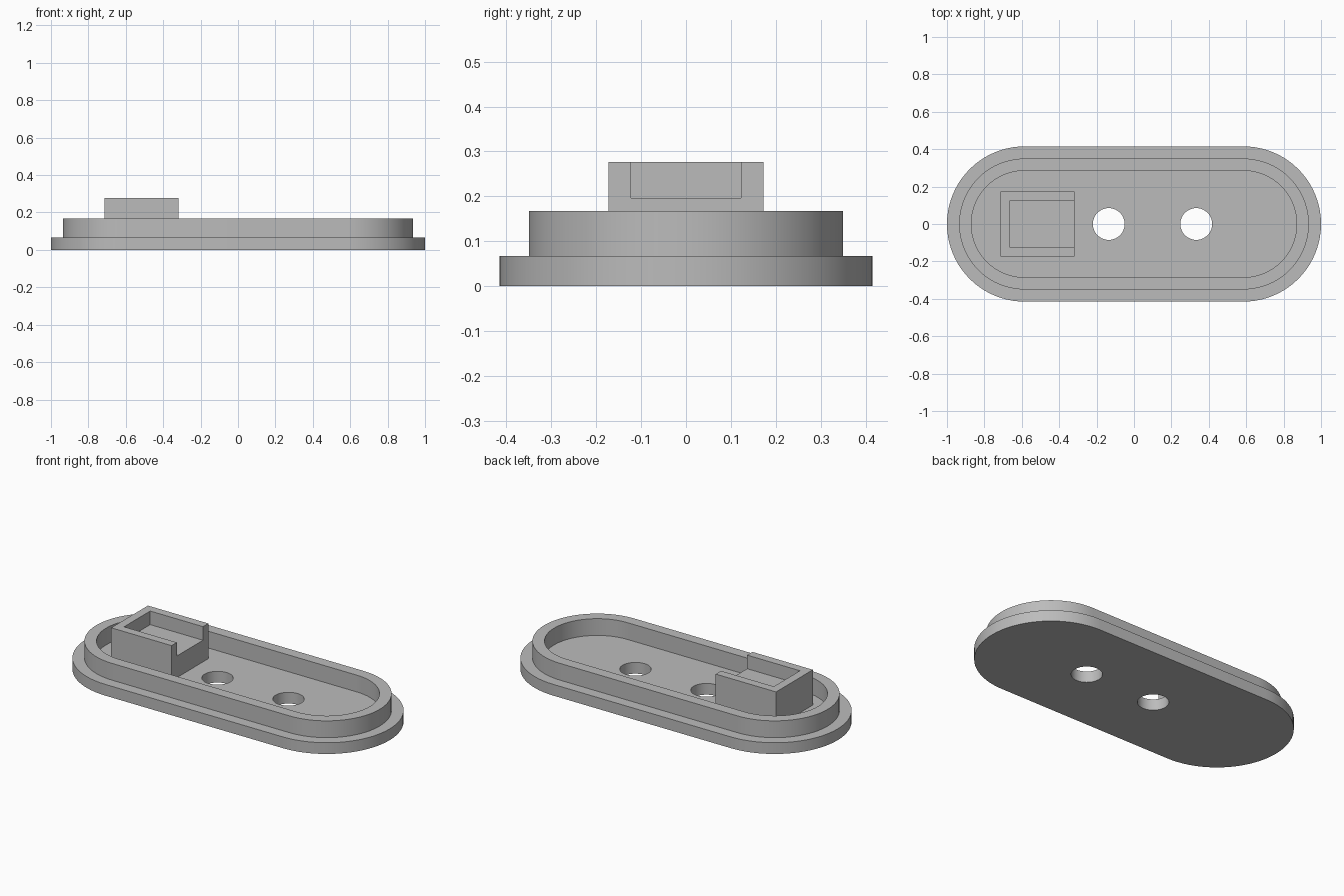
import bpy
from math import pi, cos, sin, radians
from mathutils import Vector

default = bpy.data.objects.get("Cube")
if default:
    bpy.data.objects.remove(default, do_unlink=True)

# Single matte grey
grey = bpy.data.materials.new("plain grey")
grey.use_nodes = True
colour = (0.5, 0.5, 0.5, 1)
grey.diffuse_color = colour
grey.node_tree.nodes["Principled BSDF"].inputs["Base Color"].default_value = colour

END_X = 0.585    # centres of the rounded ends
BASE_TOP = 0.067


def slot_outline(radius, steps=40):
    """Long outline with two half-round ends."""
    points = []
    for side in (1, -1):
        for i in range(steps + 1):
            a = -pi / 2 + pi * i / steps
            points.append((side * (END_X + radius * cos(a)), side * radius * sin(a)))
    return points


def circle_outline(x, radius, steps=64):
    return [(x + radius * cos(2 * pi * i / steps), radius * sin(2 * pi * i / steps))
            for i in range(steps)]


def activate(obj):
    bpy.ops.object.select_all(action='DESELECT')
    obj.select_set(True)
    bpy.context.view_layer.objects.active = obj


def extrude_outlines(name, outlines, bottom, top):
    """Extrude a flat shape; inner outlines become holes."""
    curve = bpy.data.curves.new(name, 'CURVE')
    curve.dimensions = '2D'
    curve.fill_mode = 'BOTH'
    curve.extrude = (top - bottom) / 2
    for outline in outlines:
        spline = curve.splines.new('POLY')
        spline.points.add(len(outline) - 1)
        for point, (x, y) in zip(spline.points, outline):
            point.co = (x, y, 0, 1)
        spline.use_cyclic_u = True
    obj = bpy.data.objects.new(name, curve)
    bpy.context.collection.objects.link(obj)
    obj.location.z = (top + bottom) / 2
    curve.materials.append(grey)
    activate(obj)
    bpy.ops.object.convert(target='MESH')
    obj = bpy.context.object
    # Weld caps to walls and tidy the normals
    bpy.ops.object.mode_set(mode='EDIT')
    bpy.ops.mesh.select_all(action='SELECT')
    bpy.ops.mesh.remove_doubles(threshold=0.0001)
    bpy.ops.mesh.normals_make_consistent(inside=False)
    bpy.ops.object.mode_set(mode='OBJECT')
    bpy.ops.object.shade_smooth_by_angle(angle=radians(30))
    return obj


def box(name, low, high):
    low, high = Vector(low), Vector(high)
    bpy.ops.mesh.primitive_cube_add(size=1, location=(low + high) / 2)
    obj = bpy.context.object
    obj.name = name
    obj.scale = high - low
    bpy.ops.object.transform_apply(location=True, rotation=False, scale=True)
    obj.data.materials.append(grey)
    return obj


# Base plate with two through holes
holes = [circle_outline(x, 0.085) for x in (-0.135, 0.333)]
extrude_outlines("base_plate", [slot_outline(0.415)] + holes, 0, BASE_TOP)

# Raised rim, set slightly into the plate
extrude_outlines("raised_rim", [slot_outline(0.35), slot_outline(0.285)],
                 BASE_TOP - 0.01, 0.167)

# Holder block with a pocket open towards the holes
holder = box("holder_block", (-0.715, -0.173, BASE_TOP - 0.01), (-0.317, 0.173, 0.277))
pocket = box("pocket_cutter", (-0.665, -0.123, 0.196), (-0.2, 0.123, 0.4))
pocket.hide_render = True
cut = holder.modifiers.new("pocket", 'BOOLEAN')
cut.operation = 'DIFFERENCE'
cut.solver = 'EXACT'
cut.object = pocket
activate(holder)
bpy.ops.object.modifier_apply(modifier=cut.name)
bpy.data.objects.remove(pocket, do_unlink=True)
